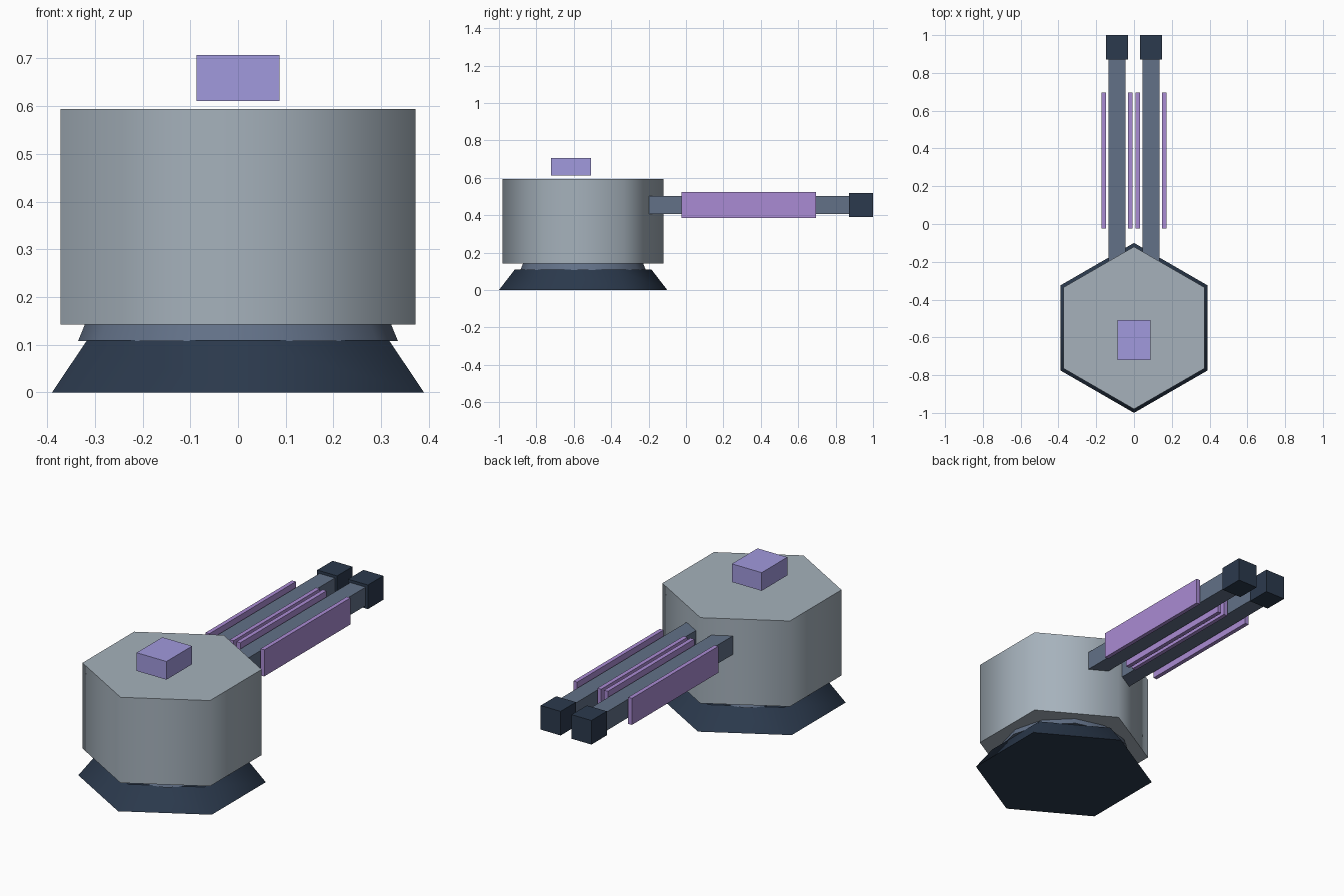
import bpy
import math

if "Cube" in bpy.data.objects:
    bpy.data.objects.remove(bpy.data.objects["Cube"])


def material(name, rgb):
    # sRGB 0-255 to linear viewport colour
    mat = bpy.data.materials.new(name)
    mat.diffuse_color = [(c / 255) ** 2.2 for c in rgb] + [1.0]
    mat.use_nodes = True
    mat.node_tree.nodes["Principled BSDF"].inputs["Base Color"].default_value = mat.diffuse_color
    return mat


SHELL = material("pale_steel", (164, 176, 186))
DARK = material("dark_slate", (47, 60, 78))
SLATE = material("slate", (98, 112, 134))
PURPLE = material("purple", (168, 138, 210))
LILAC = material("lilac", (160, 152, 220))

CENTRE_Y = -0.55   # turret axis
GUN_X = 0.09       # barrel offset from the mirror plane
GUN_Z = 0.455      # barrel height


def drum(name, sides, r_bottom, r_top, z0, z1, mat, angle):
    bpy.ops.mesh.primitive_cone_add(
        vertices=sides, radius1=r_bottom, radius2=r_top, depth=z1 - z0,
        location=(0, CENTRE_Y, (z0 + z1) / 2))
    obj = bpy.context.object
    obj.name = name
    obj.data.materials.append(mat)
    bpy.ops.object.shade_smooth_by_angle(angle=math.radians(angle))
    return obj


def box(name, centre, size, mat):
    bpy.ops.mesh.primitive_cube_add(size=1, location=centre)
    obj = bpy.context.object
    obj.name = name
    obj.scale = size
    bpy.ops.object.transform_apply(location=False, rotation=False, scale=True)
    obj.data.materials.append(mat)
    return obj


# Hexagonal flared base, swivel ring and hexagonal turret body
drum("base", 6, 0.45, 0.365, 0.0, 0.11, DARK, 53)
drum("swivel_ring", 12, 0.335, 0.32, 0.108, 0.145, SLATE, 40)
drum("turret_body", 6, 0.43, 0.43, 0.142, 0.594, SHELL, 65)

# Sensor block hovering above the roof
box("sensor_block", (0, -0.614, 0.659), (0.174, 0.214, 0.096), LILAC)

# Twin guns: barrel, muzzle and a pair of side rails each
for side, label in ((-1, "left"), (1, "right")):
    x = side * GUN_X
    box(f"{label}_barrel", (x, 0.35, GUN_Z), (0.09, 1.10, 0.098), SLATE)
    box(f"{label}_muzzle", (x, 0.936, GUN_Z), (0.116, 0.128, 0.127), DARK)
    for offset, place in ((-0.07, "a"), (0.07, "b")):
        box(f"{label}_rail_{place}", (x + offset, 0.335, GUN_Z),
            (0.022, 0.72, 0.14), PURPLE)
